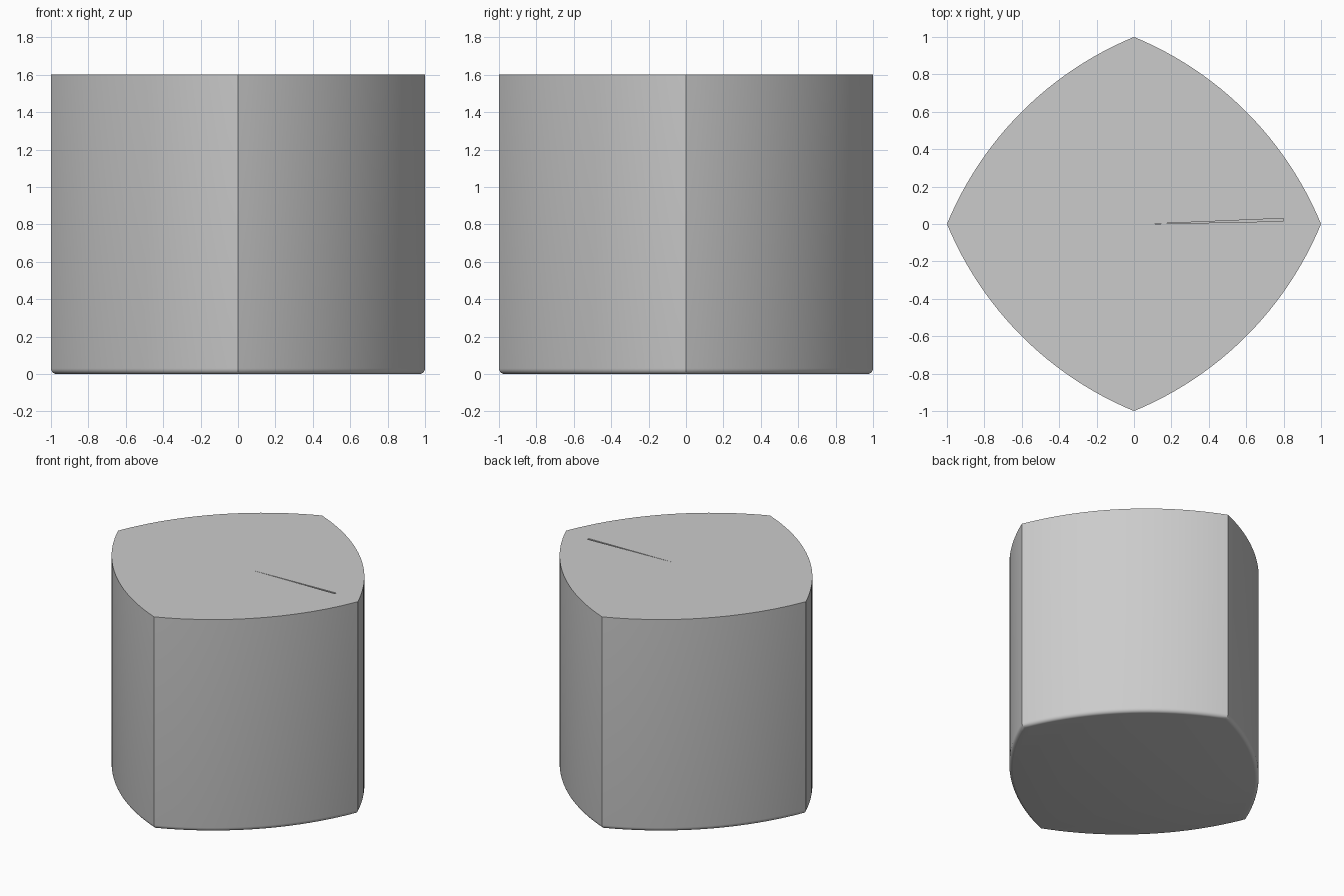
import bpy, bmesh
from math import sin, cos, pi, asin, sqrt

if "Cube" in bpy.data.objects:
    bpy.data.objects.remove(bpy.data.objects["Cube"])

# Four-cornered outline made of shallow arcs, corners on the axes
MID, N = 0.6, 24
h = sqrt(0.5)
sag = (MID - 0.5) * sqrt(2)
R = (h * h + sag * sag) / (2 * sag)
c = MID - R * h
half = asin(h / R)
outline = []
for q in range(4):
    for i in range(N):
        a = pi / 4 - half + 2 * half * i / N
        x, y = c + R * cos(a), c + R * sin(a)
        t = q * pi / 2
        outline.append((x * cos(t) - y * sin(t), x * sin(t) + y * cos(t)))


def loft(name, rings):
    """Closed solid through rings of 3D points."""
    bm = bmesh.new()
    loops = [[bm.verts.new(p) for p in ring] for ring in rings]
    n = len(loops[0])
    for a, b in zip(loops, loops[1:]):
        for i in range(n):
            j = (i + 1) % n
            bm.faces.new((a[i], a[j], b[j], b[i]))
    bm.faces.new(loops[0][::-1])
    bm.faces.new(loops[-1])
    bmesh.ops.recalc_face_normals(bm, faces=bm.faces)
    me = bpy.data.meshes.new(name)
    bm.to_mesh(me)
    bm.free()
    ob = bpy.data.objects.new(name, me)
    bpy.context.collection.objects.link(ob)
    return ob


# Body: rounded bottom edge, straight walls, crisp flat top
r = 0.03
levels = [(1 - r + r * sin(k * pi / 10), r - r * cos(k * pi / 10)) for k in range(6)]
levels.append((1.0, 1.6))
body = loft("body", [[(x * s, y * s, z) for x, y in outline] for s, z in levels])

# Hairline slit in the top
slit = [(0.08, 0.0), (0.8, 0.015), (0.8, 0.03)]
cutter = loft("slit_cutter", [[(x, y, z) for x, y in slit] for z in (1.57, 1.65)])
cutter.hide_render = True
cutter.hide_set(True)
cut = body.modifiers.new("slit", 'BOOLEAN')
cut.object = cutter
cut.operation = 'DIFFERENCE'
cut.solver = 'EXACT'

bpy.context.view_layer.objects.active = body
body.select_set(True)
bpy.ops.object.shade_smooth_by_angle(angle=0.5)
